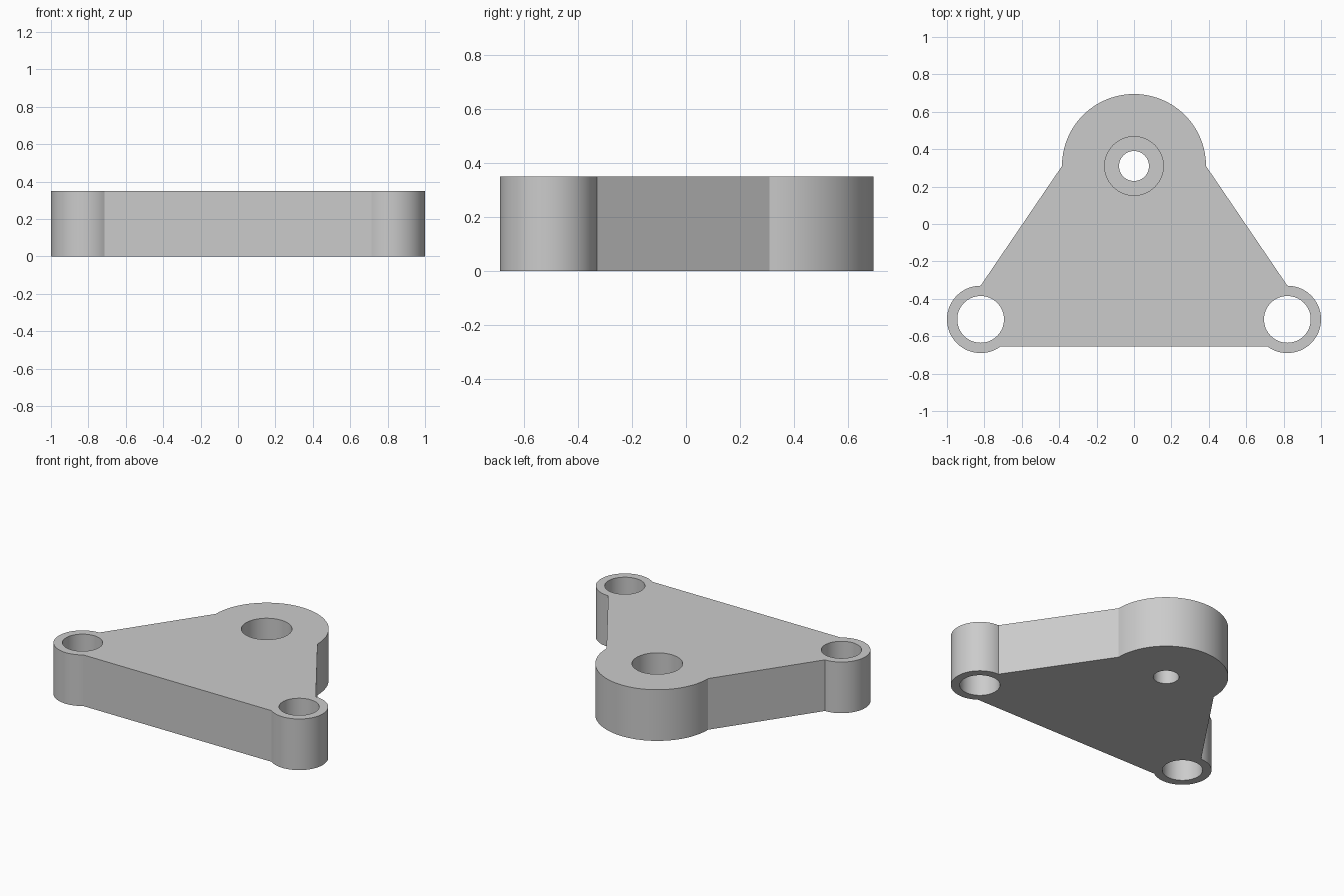
import bpy, bmesh
from math import radians, cos, sin, asin, pi, degrees

cube = bpy.data.objects.get("Cube")
if cube:
    bpy.data.objects.remove(cube, do_unlink=True)

HEIGHT = 0.35
BOSS_X, BOSS_Y, BOSS_R, BOSS_HOLE_R = 0.82, -0.51, 0.18, 0.125
HEAD_Y, HEAD_R = 0.31, 0.385
BORE_R, BOLT_R, BORE_DEPTH = 0.157, 0.08, 0.2
FRONT_Y = -0.655

grey = bpy.data.materials.new("plain grey")
grey.use_nodes = True
grey.diffuse_color = (0.6, 0.6, 0.6, 1)
grey.node_tree.nodes["Principled BSDF"].inputs["Base Color"].default_value = (0.6, 0.6, 0.6, 1)


def arc(cx, cy, r, start, end, steps):
    angles = [radians(start + (end - start) * i / steps) for i in range(steps + 1)]
    return [(cx + r * cos(a), cy + r * sin(a)) for a in angles]


def prism(name, outline, z0, z1):
    bm = bmesh.new()
    base = bm.faces.new([bm.verts.new((x, y, z0)) for x, y in outline])
    top = bmesh.ops.extrude_face_region(bm, geom=[base])["geom"]
    verts = [v for v in top if isinstance(v, bmesh.types.BMVert)]
    bmesh.ops.translate(bm, vec=(0, 0, z1 - z0), verts=verts)
    bmesh.ops.recalc_face_normals(bm, faces=bm.faces)
    mesh = bpy.data.meshes.new(name)
    bm.to_mesh(mesh)
    bm.free()
    mesh.materials.append(grey)
    obj = bpy.data.objects.new(name, mesh)
    bpy.context.collection.objects.link(obj)
    return obj


def drill(target, name, x, y, r, z0, z1):
    cutter = prism(name, arc(x, y, r, 0, 360, 64)[:-1], z0, z1)
    cutter.hide_render = True
    mod = target.modifiers.new(name, "BOOLEAN")
    mod.operation = "DIFFERENCE"
    mod.solver = "EXACT"
    mod.object = cutter
    bpy.context.view_layer.objects.active = target
    bpy.ops.object.modifier_apply(modifier=mod.name)
    bpy.data.objects.remove(cutter, do_unlink=True)


# Plate outline: right boss, rounded head, then the mirrored left boss
start = -180 - degrees(asin((FRONT_Y - BOSS_Y) / BOSS_R))
right_boss = arc(BOSS_X, BOSS_Y, BOSS_R, start, 90, 48)
head = arc(0, HEAD_Y, HEAD_R, 0, 180, 48)
left_boss = [(-x, y) for x, y in reversed(right_boss)]
plate = prism("bracket_plate", right_boss + head + left_boss, 0, HEIGHT)

# Through holes in the two bosses
for side, sign in (("left", 1), ("right", -1)):
    drill(plate, side + "_hole", sign * BOSS_X, BOSS_Y, BOSS_HOLE_R, -0.1, HEIGHT + 0.1)

# Stepped bolt hole in the head
drill(plate, "counterbore", 0, HEAD_Y, BORE_R, HEIGHT - BORE_DEPTH, HEIGHT + 0.1)
drill(plate, "bolt_hole", 0, HEAD_Y, BOLT_R, -0.1, HEIGHT + 0.1)

bpy.ops.object.select_all(action="DESELECT")
plate.select_set(True)
bpy.context.view_layer.objects.active = plate
bpy.ops.object.shade_smooth_by_angle(angle=radians(25))
